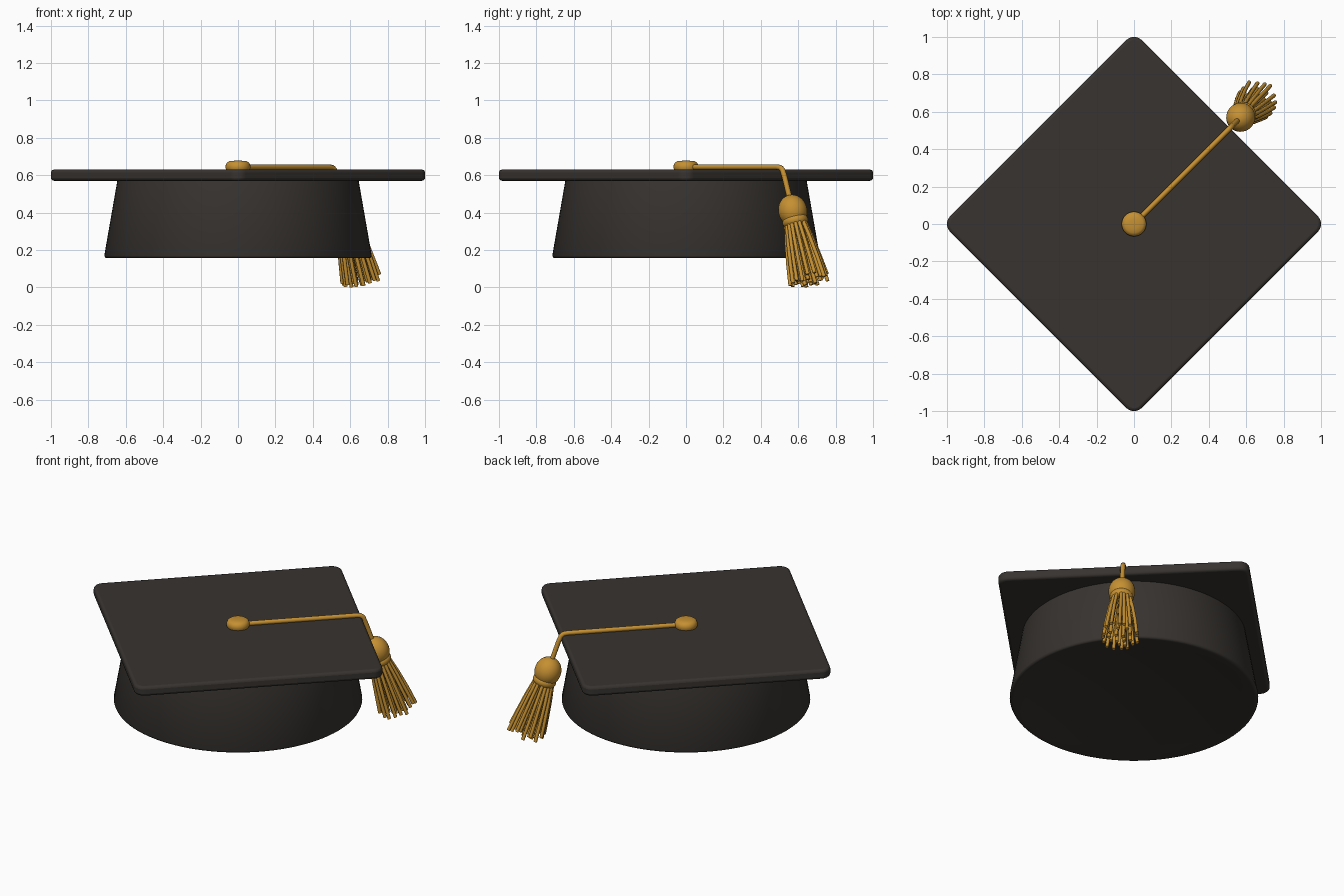
import bpy, bmesh, math, random
from mathutils import Vector

if "Cube" in bpy.data.objects:
    bpy.data.objects.remove(bpy.data.objects["Cube"])

random.seed(4)


def material(name, color):
    m = bpy.data.materials.new(name)
    m.diffuse_color = color
    m.use_nodes = True
    m.node_tree.nodes["Principled BSDF"].inputs["Base Color"].default_value = m.diffuse_color
    return m


BLACK = material("black_cloth", (0.038, 0.033, 0.029, 1))
GOLD = material("gold_thread", (0.56, 0.28, 0.032, 1))


def finish(obj, mat, angle=40):
    obj.data.materials.append(mat)
    bpy.ops.object.select_all(action='DESELECT')
    bpy.context.view_layer.objects.active = obj
    obj.select_set(True)
    bpy.ops.object.shade_smooth_by_angle(angle=math.radians(angle))
    return obj


def mesh_object(name, bm):
    bmesh.ops.recalc_face_normals(bm, faces=bm.faces)
    me = bpy.data.meshes.new(name)
    bm.to_mesh(me)
    bm.free()
    obj = bpy.data.objects.new(name, me)
    bpy.context.collection.objects.link(obj)
    return obj


def lathe(name, profile, mat, sides=48, angle=40):
    """Turn a (radius, z) profile round z; it starts and ends on the axis."""
    bm = bmesh.new()
    vs = [bm.verts.new((r, 0, z)) for r, z in profile]
    es = [bm.edges.new(p) for p in zip(vs, vs[1:])]
    bmesh.ops.spin(bm, geom=vs + es, cent=(0, 0, 0), axis=(0, 0, 1),
                   angle=2 * math.pi, steps=sides, use_duplicate=False)
    bmesh.ops.remove_doubles(bm, verts=bm.verts, dist=1e-5)
    return finish(mesh_object(name, bm), mat, angle)


def tubes(name, paths, radius, mat):
    """One mesh of round capped cords along the given point paths."""
    cu = bpy.data.curves.new(name, 'CURVE')
    cu.dimensions = '3D'
    cu.bevel_depth = radius
    cu.bevel_resolution = 2
    cu.use_fill_caps = True
    for pts in paths:
        s = cu.splines.new('POLY')
        s.points.add(len(pts) - 1)
        for p, co in zip(s.points, pts):
            p.co = (*co, 1)
    obj = bpy.data.objects.new(name, cu)
    bpy.context.collection.objects.link(obj)
    bpy.ops.object.select_all(action='DESELECT')
    bpy.context.view_layer.objects.active = obj
    obj.select_set(True)
    bpy.ops.object.convert(target='MESH')
    return finish(bpy.context.object, mat, 50)


# Square board with rounded corners and softened edges
R, Z0, Z1 = 0.06, 0.57, 0.63
outline = []
for k in range(4):
    a = k * math.pi / 2
    for i in range(9):
        t = a + (i / 8 - 0.5) * math.pi / 2
        outline.append(((1 - R) * math.cos(a) + R * math.cos(t),
                        (1 - R) * math.sin(a) + R * math.sin(t)))
bm = bmesh.new()
low, high = ([bm.verts.new((x, y, z)) for x, y in outline] for z in (Z0, Z1))
bm.faces.new(low[::-1])
bm.faces.new(high)
for i in range(len(outline)):
    bm.faces.new((low[i - 1], low[i], high[i], high[i - 1]))
board = mesh_object("board", bm)
bev = board.modifiers.new("soft_edges", 'BEVEL')
bev.width = 0.016
bev.segments = 3
bev.limit_method = 'ANGLE'
bev.angle_limit = math.radians(50)
finish(board, BLACK)

# Skull cap, flaring towards the bottom, with a shallow hollow underneath
hollow = [(0.69 * i / 10, 0.157 + 0.06 * (1 - (i / 10) ** 2)) for i in range(11)]
lathe("skull_cap", hollow + [(0.700, 0.156), (0.710, 0.159), (0.715, 0.170),
                             (0.645, 0.572), (0, 0.572)], BLACK, 96, 50)

# Button in the middle of the board
lathe("button", [(0, 0.625), (0.060, 0.625), (0.066, 0.636), (0.066, 0.652),
                 (0.060, 0.666), (0.048, 0.674), (0.025, 0.677), (0, 0.678)], GOLD)

# Tassel axis: hangs from the board edge, swinging outwards
pivot = Vector((0.516, 0.516, 0.636))
axis = Vector((0.145, 0.145, -0.6)).normalized()
tilt = Vector((0, 0, -1)).rotation_difference(axis)


def hang(r, a, s):
    return pivot + tilt @ Vector((r * math.cos(a), r * math.sin(a), -s))


# Cord across the board and over the edge
tubes("cord", [[(0, 0, 0.643), (0.49, 0.49, 0.643), (0.506, 0.506, 0.640),
                (0.516, 0.516, 0.629), hang(0, 0, 0.04), hang(0, 0, 0.2)]], 0.0145, GOLD)

# Tassel head and the chunky band below it
head_profile = [(0.077 * math.sin(t), -0.238 + 0.086 * math.cos(t))
                for t in [i * math.pi / 20 for i in range(15)]]
head_profile = [(0, -0.152)] + head_profile[1:] + [(0.058, -0.32), (0, -0.32)]
band_profile = [(0, -0.270)] + [(0.045 + 0.024 * math.sin(t), -0.298 + 0.028 * math.cos(t))
                for t in [i * math.pi / 8 for i in range(9)]] + [(0, -0.326)]
for name, prof in (("tassel_head", head_profile), ("tassel_band", band_profile)):
    part = lathe(name, prof, GOLD, 32)
    part.rotation_mode = 'QUATERNION'
    part.rotation_quaternion = tilt
    part.location = pivot

# Loose strands in three rings
strands = []
for count, r_top, r_end in ((16, 0.05, 0.104), (9, 0.032, 0.068), (4, 0.015, 0.03)):
    for i in range(count):
        a = 2 * math.pi * (i + random.uniform(-0.2, 0.2)) / count
        end = 0.642 + random.uniform(-0.024, 0.012)
        r = r_end * random.uniform(0.92, 1.04)
        strands.append([hang(r_top, a, 0.295),
                        hang(r_top + (r - r_top) * 0.42, a, 0.41),
                        hang(r_top + (r - r_top) * 0.76, a, 0.53),
                        hang(r, a, end)])
tubes("tassel_strands", strands, 0.0105, GOLD)
